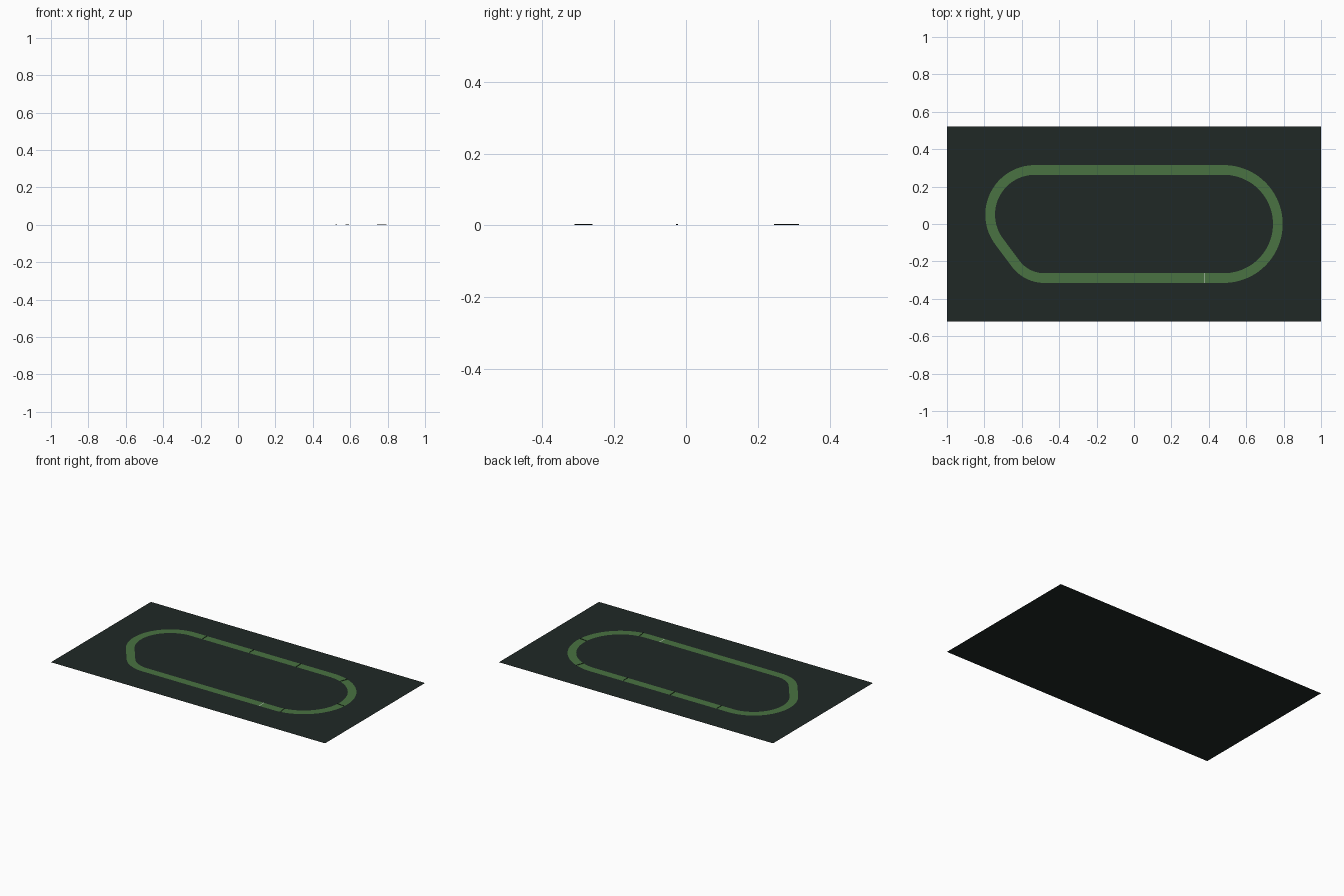
import bpy
from math import sin, cos, radians

if "Cube" in bpy.data.objects:
    bpy.data.objects.remove(bpy.data.objects["Cube"])

W = 0.052   # track width
R = 0.315   # outer radius of the right-hand bend
Z = 0.001   # height of the track surface above the ground


def material(name, color):
    m = bpy.data.materials.new(name)
    m.diffuse_color = (*color, 1)
    m.use_nodes = True
    m.node_tree.nodes["Principled BSDF"].inputs["Base Color"].default_value = m.diffuse_color
    return m


def mesh_object(name, verts, faces, mat):
    me = bpy.data.meshes.new(name)
    me.from_pydata(verts, [], faces)
    me.materials.append(mat)
    ob = bpy.data.objects.new(name, me)
    bpy.context.collection.objects.link(ob)
    return ob


ground_mat = material("dark_ground", (0.014, 0.022, 0.019))
track_mat = material("green_track", (0.067, 0.171, 0.054))
line_mat = material("pale_line", (0.7, 0.75, 0.7))

# Flat ground sheet
mesh_object("ground_sheet",
            [(-1, -0.521, 0), (1, -0.521, 0), (1, 0.521, 0), (-1, 0.521, 0)],
            [(0, 1, 2, 3)], ground_mat)

# Track loop: bends as (centre x, centre y, outer radius, start angle, end angle)
bends = [(0.48, 0, R, -90, 90),
         (-0.53, 0.05, 0.265, 90, 217),
         (-0.48, -0.099, 0.216, 217, 270)]
verts = []
for cx, cy, r, a0, a1 in bends:
    steps = round((a1 - a0) / 4)
    for i in range(steps + 1):
        a = radians(a0 + (a1 - a0) * i / steps)
        for rad in (r - W, r):
            verts.append((cx + rad * cos(a), cy + rad * sin(a), Z))
n = len(verts)
faces = [(i, i + 1, (i + 3) % n, (i + 2) % n) for i in range(0, n, 2)]
mesh_object("track", verts, faces, track_mat)


# Thin upright strips across the track
def cross_strip(name, p, q, height, mat):
    (x0, y0), (x1, y1) = p, q
    mesh_object(name, [(x0, y0, Z), (x1, y1, Z), (x1, y1, height), (x0, y0, height)],
                [(0, 1, 2, 3)], mat)


for i, x in enumerate((-0.445, -0.105, 0.24)):
    cross_strip(f"straight_marker_{i}", (x, R - W), (x, R), 0.004, ground_mat)
for i, deg in enumerate((69, -5, -81)):
    c, s = cos(radians(deg)), sin(radians(deg))
    cross_strip(f"bend_marker_{i}", (0.48 + (R - W) * c, (R - W) * s),
                (0.48 + R * c, R * s), 0.004, ground_mat)

# Start line painted on the lower straight
mesh_object("start_line",
            [(0.373, -R, Z * 2), (0.377, -R, Z * 2),
             (0.377, W - R, Z * 2), (0.373, W - R, Z * 2)],
            [(0, 1, 2, 3)], line_mat)
